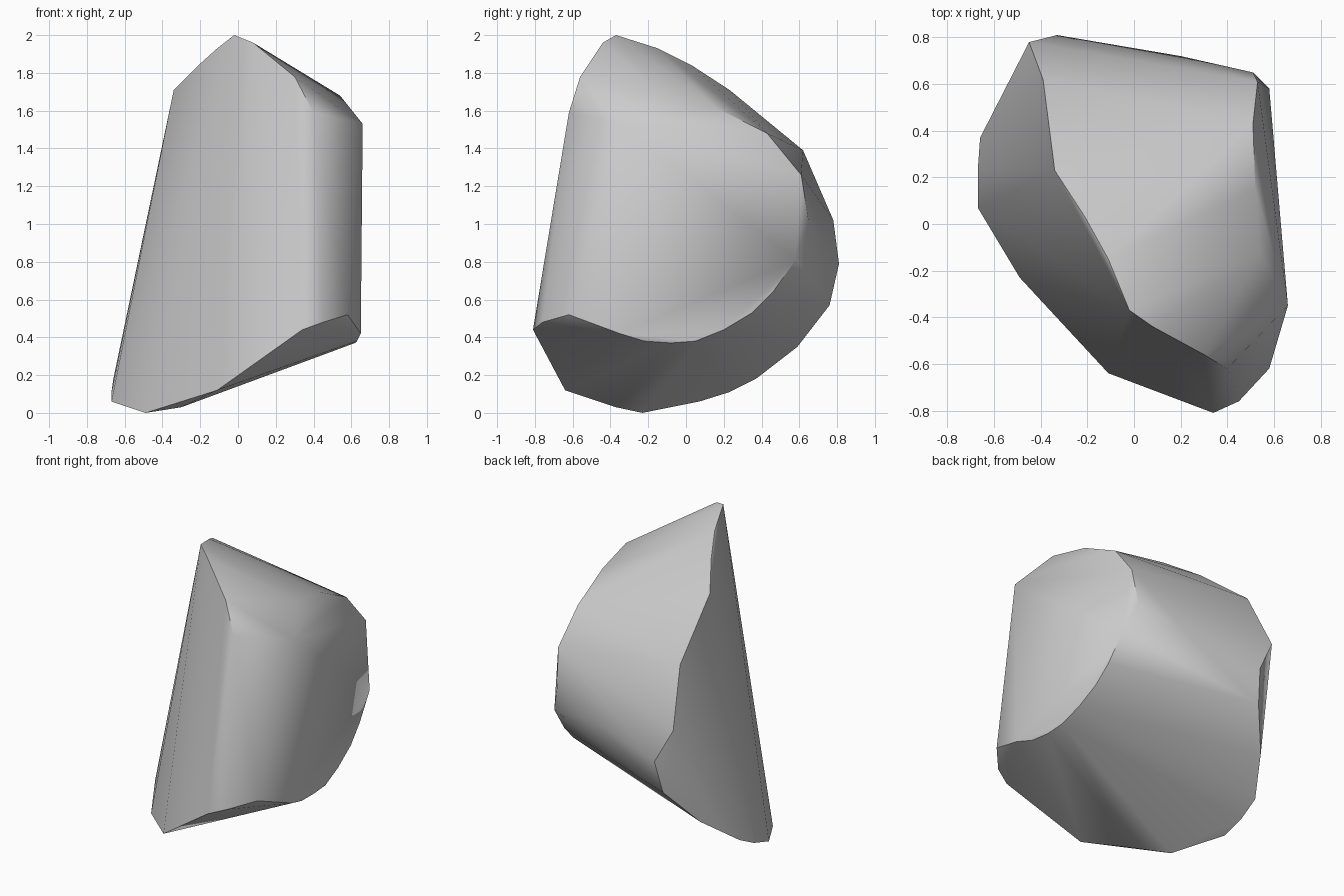
import bpy
import bmesh
import math
from mathutils import Vector

# Remove the default object only
default_cube = bpy.data.objects.get("Cube")
if default_cube:
    bpy.data.objects.remove(default_cube, do_unlink=True)


def make_material(name, colour):
    material = bpy.data.materials.new(name)
    material.use_nodes = True
    material.diffuse_color = colour
    shader = material.node_tree.nodes.get("Principled BSDF")
    shader.inputs["Base Color"].default_value = colour
    shader.inputs["Roughness"].default_value = 0.8
    return material


def make_boulder(name, outlines, material, sharp_angle):
    """Wrap a tight convex skin around the corner outlines of the stone."""
    bm = bmesh.new()
    for outline in outlines:
        for corner in outline:
            bm.verts.new(Vector(corner) / 100)
    hull = bmesh.ops.convex_hull(bm, input=bm.verts[:])
    unused = {item for item in hull["geom_interior"] + hull["geom_unused"]
              if isinstance(item, bmesh.types.BMVert)}
    bmesh.ops.delete(bm, geom=list(unused), context="VERTS")

    # Merge the nearly flat triangles into clean facets
    bmesh.ops.dissolve_limit(bm, angle_limit=math.radians(1),
                             verts=bm.verts[:], edges=bm.edges[:])
    bmesh.ops.recalc_face_normals(bm, faces=bm.faces[:])

    mesh = bpy.data.meshes.new(name)
    bm.to_mesh(mesh)
    bm.free()
    mesh.materials.append(material)
    boulder = bpy.data.objects.new(name, mesh)
    bpy.context.collection.objects.link(boulder)

    # Smooth the worn faces and keep the broken edges crisp
    bpy.ops.object.select_all(action="DESELECT")
    boulder.select_set(True)
    bpy.context.view_layer.objects.active = boulder
    bpy.ops.object.shade_smooth_by_angle(angle=math.radians(sharp_angle))
    return boulder


# Corner outlines in hundredths of a unit
# Front corner, from the peak down to the foot
front_ridge = [(-2, -37, 200), (8, -44, 196), (30, -56, 178),
               (40, -62, 159), (34, -81, 44)]

# Left-hand crest, from the peak down the back
crest = [(-11, -15, 193), (-21, 3, 184), (-34, 23, 171),
         (-39, 62, 139), (-45, 78, 102), (-33, 81, 79), (-36, 76, 57)]

# Underside rim, running from front to back
foot = [(-11, -64, 12), (-30, -37, 3), (-49, -23, 0), (-67, 7, 6),
        (-67, 23, 11), (-66, 37, 18), (-52, 59, 35)]

# Rounded rim of the broad flat side
flat_side = [(45, -76, 48), (58, -62, 52), (65, -35, 42), (63, -22, 38),
             (62, -8, 37), (62, 5, 38), (61, 20, 44), (60, 35, 53),
             (59, 46, 64), (58, 58, 81), (51, 65, 101), (53, 61, 126),
             (51, 43, 148), (52, 15, 162), (54, -13, 168), (66, -35, 153)]

# Gentle bulge of the back
back = [(20, 72, 90)]

stone = make_material("stone grey", (0.6, 0.6, 0.6, 1))
make_boulder("boulder", [front_ridge, crest, foot, flat_side, back],
             stone, sharp_angle=40)
